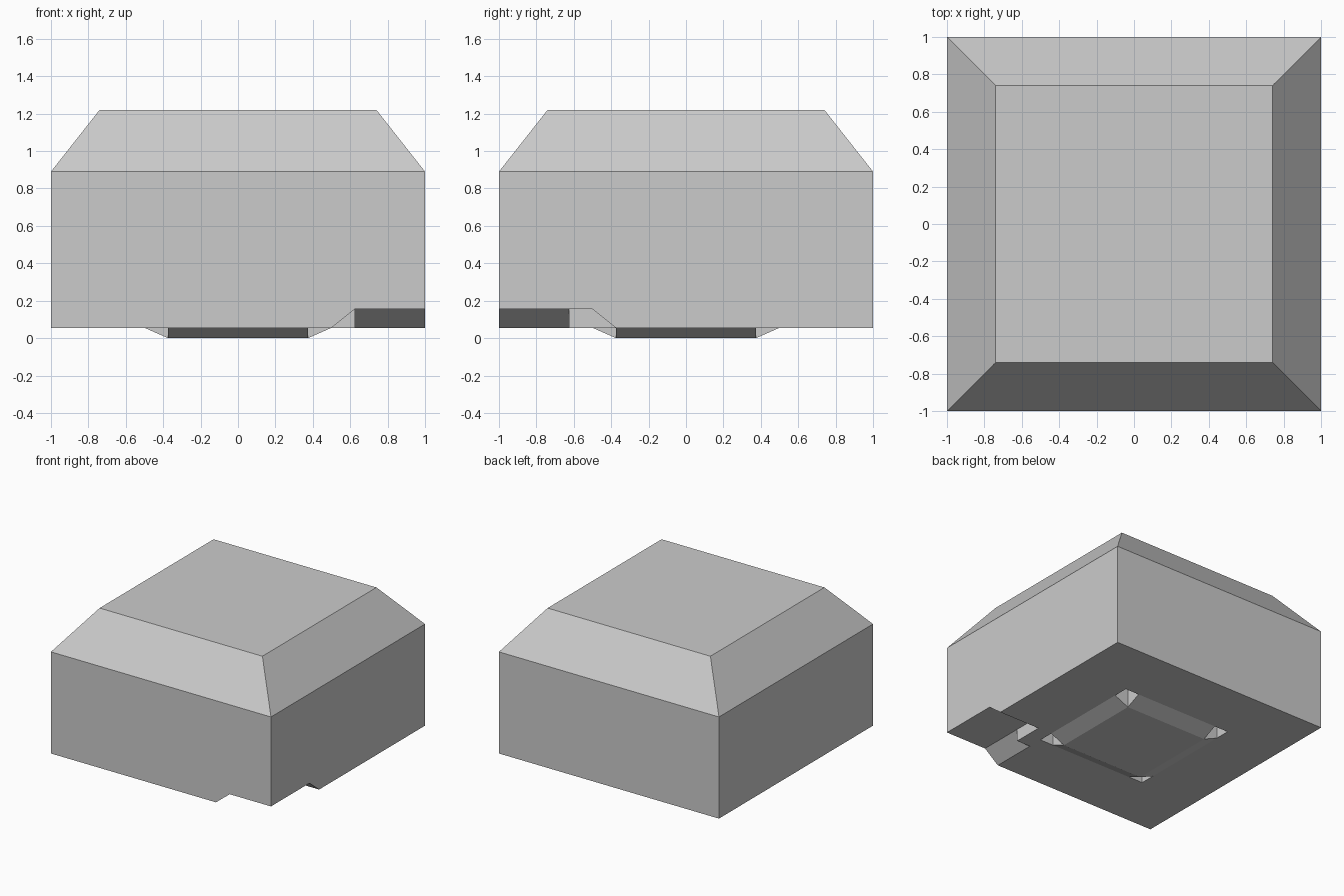
import bpy, bmesh
from mathutils import Matrix

if "Cube" in bpy.data.objects:
    bpy.data.objects.remove(bpy.data.objects["Cube"])

BASE, RECESS = 0.055, 0.155      # underside level, recess ceiling
PAD, PAD_TOP = 0.375, 0.50       # foot pad half widths at z=0 and at the underside


def finish(name, bm):
    bmesh.ops.recalc_face_normals(bm, faces=bm.faces)
    me = bpy.data.meshes.new(name)
    bm.to_mesh(me)
    bm.free()
    ob = bpy.data.objects.new(name, me)
    bpy.context.collection.objects.link(ob)
    return ob


def prism(name, profile, axis, lo, hi, turn=False):
    """Extrude an (x,z) or (y,z) profile along axis; turn = rotate 180 about z."""
    bm = bmesh.new()
    pt = (lambda p: (lo, p[0], p[1])) if axis == "x" else (lambda p: (p[0], lo, p[1]))
    face = bm.faces.new([bm.verts.new(pt(p)) for p in profile])
    ext = bmesh.ops.extrude_face_region(bm, geom=[face])
    moved = [g for g in ext["geom"] if isinstance(g, bmesh.types.BMVert)]
    d = hi - lo
    bmesh.ops.translate(bm, verts=moved, vec=(d, 0, 0) if axis == "x" else (0, d, 0))
    if turn:
        bm.transform(Matrix.Diagonal((-1, -1, 1, 1)))
    return finish(name, bm)


def combine(target, tool, operation):
    mod = target.modifiers.new(operation.lower(), "BOOLEAN")
    mod.object, mod.operation, mod.solver = tool, operation, "EXACT"
    bpy.context.view_layer.objects.active = target
    bpy.ops.object.modifier_apply(modifier=mod.name)
    bpy.data.objects.remove(tool, do_unlink=True)


# Main block with its tapered top
bm = bmesh.new()
bmesh.ops.create_cube(bm, size=2)
for v in bm.verts:
    v.co.z = 0.89 if v.co.z > 0 else BASE
top = max(bm.faces, key=lambda f: f.calc_center_median().z)
ext = bmesh.ops.extrude_face_region(bm, geom=[top])
for g in ext["geom"]:
    if isinstance(g, bmesh.types.BMVert):
        g.co = (g.co.x * 0.74, g.co.y * 0.74, 1.22)
bm.faces.remove(top)
body = finish("body", bm)

# Foot pad: two crossed bars with sloping ends
bar = [(-PAD, 0), (PAD, 0), (PAD_TOP, BASE), (PAD_TOP, 0.1), (-PAD_TOP, 0.1), (-PAD_TOP, BASE)]
for axis in "xy":
    combine(body, prism("pad_bar", bar, axis, -PAD, PAD), "UNION")

# Small square pockets at the pad corners
for sx in (-1, 1):
    for sy in (-1, 1):
        x0, x1 = sorted((sx * PAD, sx * PAD_TOP))
        y0, y1 = sorted((sy * PAD, sy * PAD_TOP))
        box = [(x0, -0.1), (x1, -0.1), (x1, RECESS), (x0, RECESS)]
        combine(body, prism("pocket", box, "y", y0, y1), "DIFFERENCE")

# Sloped recesses under two opposite corners
low = BASE - 0.05
side = [(-1.1, RECESS), (-0.50, RECESS), (-0.3125, low), (-1.1, low)]
front = [(1.1, RECESS), (0.625, RECESS), (0.4375, low), (1.1, low)]
for turn in (False, True):
    combine(body, prism("side_recess", side, "x", 0.625, 1.1, turn), "DIFFERENCE")
    combine(body, prism("front_recess", front, "y", -1.1, -0.625, turn), "DIFFERENCE")
